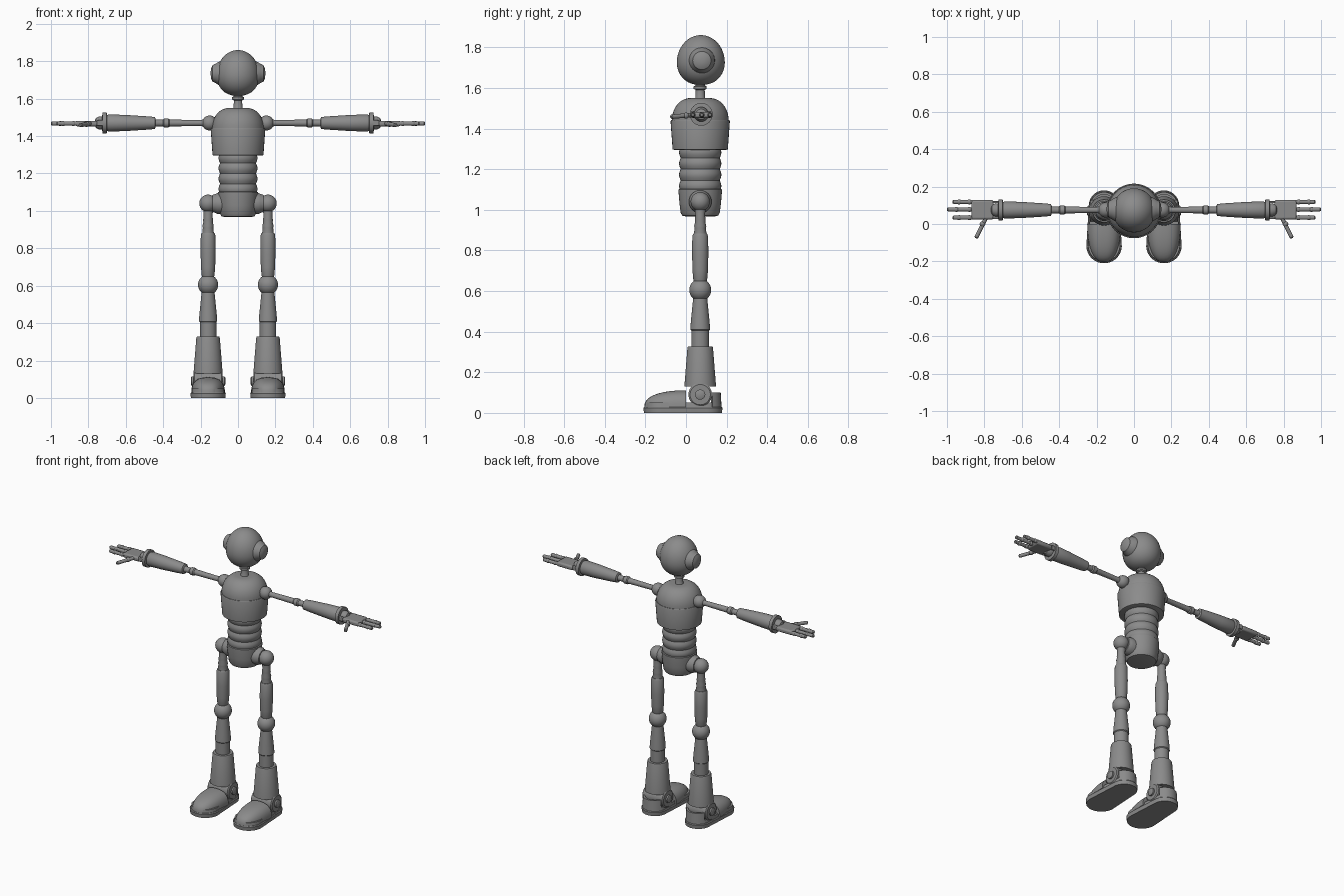
import bpy, bmesh, math
from mathutils import Vector, Matrix

cube = bpy.data.objects.get("Cube")
if cube:
    bpy.data.objects.remove(cube, do_unlink=True)

grey = bpy.data.materials.new("plain grey")
grey.use_nodes = True
colour = (0.26, 0.26, 0.26, 1)
grey.diffuse_color = colour
grey.node_tree.nodes["Principled BSDF"].inputs["Base Color"].default_value = colour

DEPTH = 0.07          # y of the body axis
LEG = 0.16            # x of the leg axis
ARM = 1.47            # height of the arms
Z, X = Vector((0, 0, 1)), Vector((1, 0, 0))


def finish(name, bm, mirror=False, bevel=0, angle=35):
    bmesh.ops.recalc_face_normals(bm, faces=bm.faces)
    mesh = bpy.data.meshes.new(name)
    bm.to_mesh(mesh)
    bm.free()
    mesh.materials.append(grey)
    mesh.shade_smooth()
    mesh.set_sharp_from_angle(angle=math.radians(angle))
    obj = bpy.data.objects.new(name, mesh)
    bpy.context.scene.collection.objects.link(obj)
    if bevel:
        mod = obj.modifiers.new("Bevel", "BEVEL")
        mod.width, mod.segments = bevel, 2
    if mirror:
        obj.modifiers.new("Mirror", "MIRROR")
    return obj


def loft(bm, rings, closed=False):
    loops = [[bm.verts.new(p) for p in ring] for ring in rings]
    pairs = list(zip(loops, loops[1:]))
    if closed:
        pairs.append((loops[-1], loops[0]))
    for a, b in pairs:
        for i in range(len(a)):
            j = (i + 1) % len(a)
            bm.faces.new((a[i], a[j], b[j], b[i]))
    if not closed:
        bm.faces.new(loops[0])
        bm.faces.new(loops[-1])


def lathe(name, origin, axis, profile, mirror=False, sides=40):
    """Turn (radius, distance) pairs around an axis through origin."""
    turn = Z.rotation_difference(axis).to_matrix()
    bm = bmesh.new()
    angles = [math.tau * i / sides for i in range(sides)]
    loft(bm, [[Vector(origin) + turn @ Vector((r * math.cos(a), r * math.sin(a), t))
               for a in angles] for r, t in profile])
    return finish(name, bm, mirror)


def ball(name, centre, radius, mirror=True):
    bm = bmesh.new()
    bmesh.ops.create_uvsphere(bm, u_segments=32, v_segments=20, radius=radius,
                              matrix=Matrix.Translation(centre))
    return finish(name, bm, mirror)


def rod(name, start, end, radius):
    start, end = Vector(start), Vector(end)
    span = end - start
    n = span.length
    lathe(name, start, span.normalized(),
          [(radius, 0), (radius, n - radius / 2), (radius * 0.6, n)], True, 14)


def box(name, centre, size, bevel):
    bm = bmesh.new()
    bmesh.ops.create_cube(bm, size=1, matrix=Matrix.Translation(centre) @ Matrix.Diagonal((*size, 1)))
    return finish(name, bm, True, bevel)


def power(v, p):
    return math.copysign(abs(v) ** p, v)


# Head: an egg with a fuller lower half
bm = bmesh.new()
bmesh.ops.create_uvsphere(bm, u_segments=48, v_segments=32, radius=1)
for v in bm.verts:
    low = v.co.z < 0
    flat = math.hypot(v.co.x, v.co.y)
    grow = power(flat, 0.85) / flat if low and flat > 0.01 else 1
    v.co = (v.co.x * grow * 0.115, v.co.y * grow * 0.118 + 0.073,
            1.725 + v.co.z * (0.11 if low else 0.135))
finish("head", bm)
lathe("ear", (0, 0.078, 1.735), X,
      [(0.066, 0.08), (0.062, 0.105), (0.05, 0.122), (0.045, 0.135), (0.03, 0.143), (0.01, 0.146)], True)

# Neck and torso
base = (0, DEPTH, 0)
lathe("neck", base, Z, [(0.036, 1.53), (0.024, 1.55), (0.022, 1.59), (0.032, 1.595),
                        (0.032, 1.608), (0.024, 1.612), (0.024, 1.63)])
dome = [(0.05 + 0.09 * math.cos(a), 1.44 + 0.11 * math.sin(a))
        for a in [math.pi / 2 * i / 10 for i in range(11)]]
lathe("chest_dome", base, Z, [(0.13, 1.43)] + dome)
lathe("chest", base, Z, [(0.128, 1.295), (0.136, 1.298), (0.146, 1.435), (0.143, 1.442), (0.13, 1.442)])
ribs = 4
steps = ribs * 8
lathe("ribbed_waist", base, Z,
      [(0.096 + 0.008 * abs(math.sin(math.pi * ribs * i / steps)), 1.09 + 0.22 * i / steps)
       for i in range(steps + 1)])
lathe("pelvis", base, Z, [(0.07, 0.967), (0.088, 0.971), (0.096, 0.985), (0.102, 1.03),
                          (0.107, 1.09), (0.107, 1.1), (0.098, 1.104)])

# Hips
lathe("hip_socket", (0, DEPTH, 1.04), X,
      [(0.054, 0.07), (0.056, 0.11), (0.05, 0.122), (0.046, 0.135), (0.03, 0.14)], True)
ball("hip_ball", (LEG, DEPTH, 1.04), 0.047)

# Legs
leg = (LEG, DEPTH, 0)
lathe("hip_rod", leg, Z, [(0.032, 0.87), (0.028, 0.91), (0.03, 0.92), (0.025, 0.94),
                          (0.027, 0.95), (0.024, 0.97), (0.026, 1.01)], True)
lathe("thigh", leg, Z, [(0.028, 0.64), (0.034, 0.655), (0.038, 0.7), (0.04, 0.78),
                        (0.039, 0.87), (0.034, 0.882)], True)
ball("knee_ball", (LEG, DEPTH, 0.605), 0.054)
lathe("upper_shin", leg, Z, [(0.044, 0.31), (0.044, 0.405), (0.049, 0.41), (0.046, 0.45),
                             (0.036, 0.55), (0.034, 0.57)], True)
lathe("lower_shin", leg, Z, [(0.07, 0.13), (0.078, 0.13), (0.063, 0.32), (0.06, 0.328), (0.044, 0.328)], True)

# Ankles
ankle = (LEG, DEPTH, 0.09)
lathe("ankle_joint", ankle, X, [(0.05, -0.078), (0.058, -0.072), (0.058, 0.072), (0.05, 0.078)], True)
lathe("ankle_pin", ankle, X, [(0.018, -0.092), (0.025, -0.088), (0.025, 0.088), (0.018, 0.092)], True)


# Shoes
def sole_ring(z, inset):
    ring = []
    for i in range(48):
        a = math.tau * (i + 0.5) / 48
        c, s = math.cos(a), math.sin(a)
        r, y = (0.095, -0.115) if s < 0 else (0.082, 0.098)
        ring.append((LEG + c * (r - inset), y + s * (r - inset), z))
    return ring


bm = bmesh.new()
loft(bm, [sole_ring(0, 0.003), sole_ring(0.025, 0), sole_ring(0.03, 0.004),
          sole_ring(0.03, 0.008), sole_ring(0.05, 0.01)])
finish("shoe_sole", bm, True)

bm = bmesh.new()
bmesh.ops.create_uvsphere(bm, u_segments=40, v_segments=24, radius=1)
for normal in ((0, 1, 0), (0, 0, -1)):
    cut = bmesh.ops.bisect_plane(bm, geom=bm.verts[:] + bm.edges[:] + bm.faces[:],
                                 plane_co=(0, 0, 0), plane_no=normal, clear_outer=True)
    bmesh.ops.holes_fill(bm, edges=[e for e in bm.edges if e.is_boundary])
for v in bm.verts:
    v.co = (LEG + power(v.co.x, 0.8) * 0.09, power(v.co.y, 0.9) * 0.205,
            0.028 + power(v.co.z, 0.8) * 0.083)
finish("shoe_toe", bm, True)

heel = (LEG, 0.098, 0)
bm = bmesh.new()
arc = [math.radians(25 + 13 * i) for i in range(11)]
loops = [[(LEG + r * math.cos(a), heel[1] + r * math.sin(a), z)
          for r, z in ((0.077, 0.03), (0.073, 0.1), (0.06, 0.1), (0.06, 0.03))] for a in arc]
loft(bm, loops)
finish("shoe_heel", bm, True)

# Arms
arm = (0, 0.075, ARM)
ball("shoulder_ball", (0.152, 0.075, ARM), 0.04)
lathe("upper_arm", arm, X, [(0.022, 0.17), (0.016, 0.2), (0.018, 0.35), (0.019, 0.37)], True, 24)
lathe("elbow", arm, X, [(0.018, 0.365), (0.024, 0.372), (0.024, 0.395), (0.018, 0.402),
                        (0.018, 0.43), (0.022, 0.45)], True, 24)
lathe("forearm", arm, X, [(0.024, 0.44), (0.032, 0.445), (0.036, 0.49), (0.043, 0.6),
                          (0.046, 0.69), (0.04, 0.705)], True)
lathe("wrist_ring", arm, X, [(0.04, 0.7), (0.056, 0.702), (0.056, 0.724), (0.04, 0.726)], True)
lathe("wrist_ball", arm, X, [(0.035, 0.72), (0.036, 0.74), (0.026, 0.76), (0.015, 0.765)], True, 24)
for side in (-1, 1):
    box("wrist_bracket", (0.735, 0.075 + side * 0.042, ARM), (0.04, 0.012, 0.03), 0.004)

# Hands
box("palm", (0.81, 0.076, ARM - 0.003), (0.12, 0.104, 0.03), 0.01)
for y, tip in ((0.034, 0.97), (0.078, 1.0), (0.118, 0.97)):
    rod("finger", (0.86, y, ARM - 0.003), (tip, y, ARM - 0.003), 0.011)
    for x in (0.88, (tip + 0.9) / 2):
        ball("knuckle", (x, y, ARM - 0.003), 0.0135)
rod("thumb", (0.79, 0.035, ARM - 0.003), (0.845, -0.075, ARM - 0.012), 0.011)
ball("thumb_knuckle", (0.81, 0, ARM - 0.006), 0.015)
